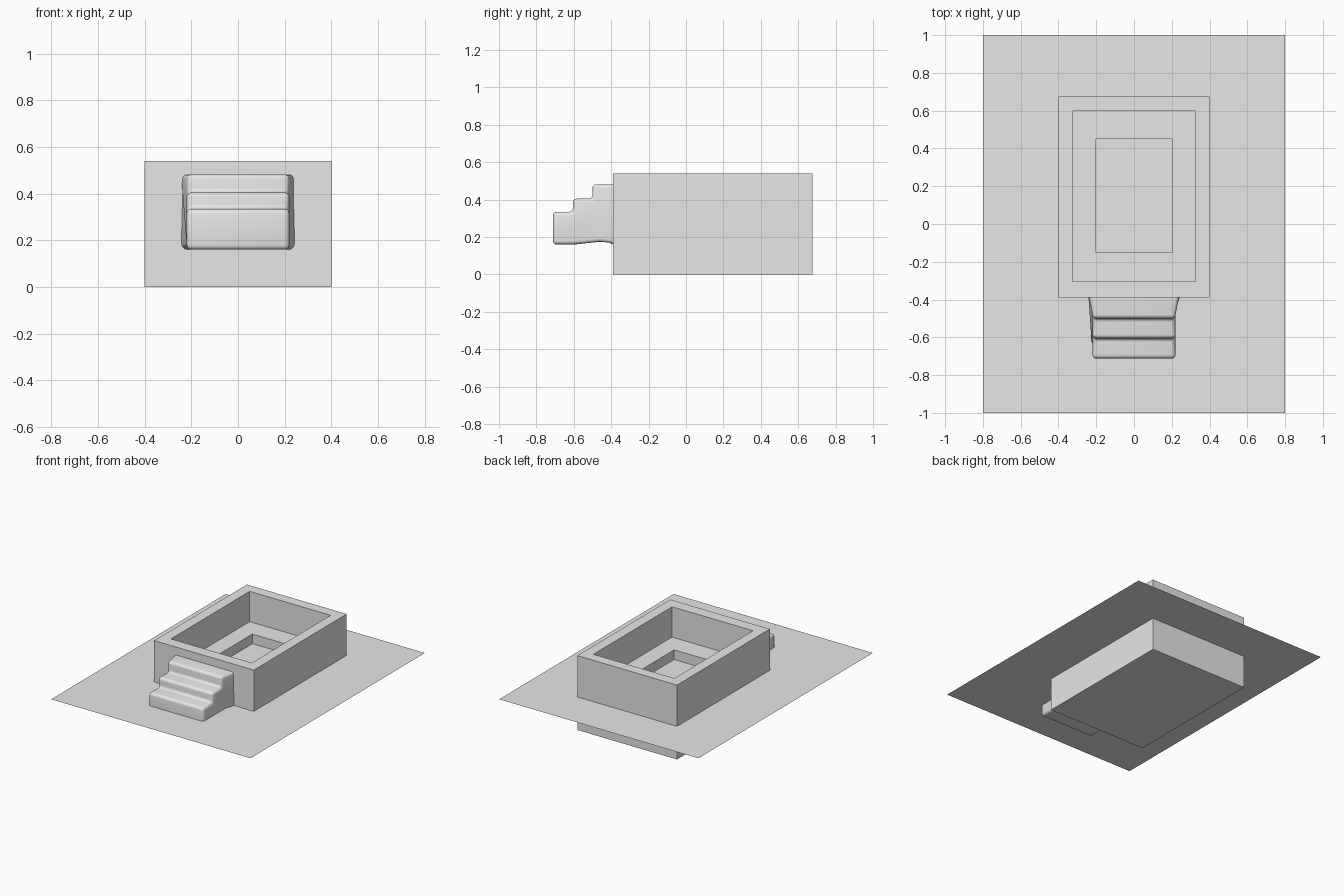
import bpy, bmesh, math

default = bpy.data.objects.get("Cube")
if default:
    bpy.data.objects.remove(default, do_unlink=True)

# One plain grey for everything
grey = bpy.data.materials.new("plain_grey")
grey.use_nodes = True
colour = (0.8, 0.8, 0.8, 1)
grey.diffuse_color = colour
grey.node_tree.nodes["Principled BSDF"].inputs["Base Color"].default_value = colour


def add_object(name, bm):
    bmesh.ops.recalc_face_normals(bm, faces=bm.faces)
    mesh = bpy.data.meshes.new(name)
    bm.to_mesh(mesh)
    bm.free()
    mesh.materials.append(grey)
    obj = bpy.data.objects.new(name, mesh)
    bpy.context.collection.objects.link(obj)
    return obj


def smooth(obj, angle=40):
    bpy.ops.object.select_all(action="DESELECT")
    obj.select_set(True)
    bpy.context.view_layer.objects.active = obj
    bpy.ops.object.shade_smooth_by_angle(angle=math.radians(angle))


def round_edges(bm, edges, width, segments):
    bmesh.ops.bevel(bm, geom=list(edges), offset=width, segments=segments,
                    profile=0.5, affect="EDGES", clamp_overlap=True)


def rectangle(bm, half_x, front, back, z):
    corners = [(-half_x, front), (half_x, front), (half_x, back), (-half_x, back)]
    return [bm.verts.new((x, y, z)) for x, y in corners]


# Ground sheet
bm = bmesh.new()
bm.faces.new(rectangle(bm, 0.8, -1, 1, 0.24))
add_object("ground_sheet", bm)

# Tub: outer walls, rim, inner walls, ledge and sunken floor
bm = bmesh.new()
rings = [rectangle(bm, *r) for r in (
    (0.40, -0.39, 0.675, 0.0),
    (0.40, -0.39, 0.675, 0.54),
    (0.325, -0.305, 0.598, 0.54),
    (0.325, -0.305, 0.598, 0.32),
    (0.20, -0.15, 0.45, 0.32),
    (0.20, -0.15, 0.45, 0.25),
)]
for low, high in zip(rings, rings[1:]):
    for i in range(4):
        j = (i + 1) % 4
        bm.faces.new((low[i], low[j], high[j], high[i]))
bm.faces.new(rings[0])
bm.faces.new(rings[-1])
sharp = [e for e in bm.edges if e.calc_face_angle(0) > 0.5]
round_edges(bm, sharp, 0.033, 5)
smooth(add_object("tub", bm))

# Steps: side profile extruded across the width
profile = [(-0.37, 0.145), (-0.40, 0.17), (-0.46, 0.175), (-0.60, 0.16),
           (-0.712, 0.16), (-0.712, 0.335), (-0.605, 0.335), (-0.605, 0.405),
           (-0.50, 0.405), (-0.50, 0.482), (-0.37, 0.482)]
bm = bmesh.new()
side = bm.faces.new([bm.verts.new((-0.22, y, z)) for y, z in profile])
new = bmesh.ops.extrude_face_region(bm, geom=[side])["geom"]
bmesh.ops.translate(bm, vec=(0.44, 0, 0),
                    verts=[v for v in new if isinstance(v, bmesh.types.BMVert)])
sharp = [e for e in bm.edges if e.calc_face_angle(0) > 0.6
         and min(v.co.y for v in e.verts) < -0.38]
round_edges(bm, sharp, 0.02, 4)

# Flare the sides where the steps meet the tub
for v in bm.verts:
    if v.co.y > -0.45:
        v.co.x *= 1.1
smooth(add_object("steps", bm))
